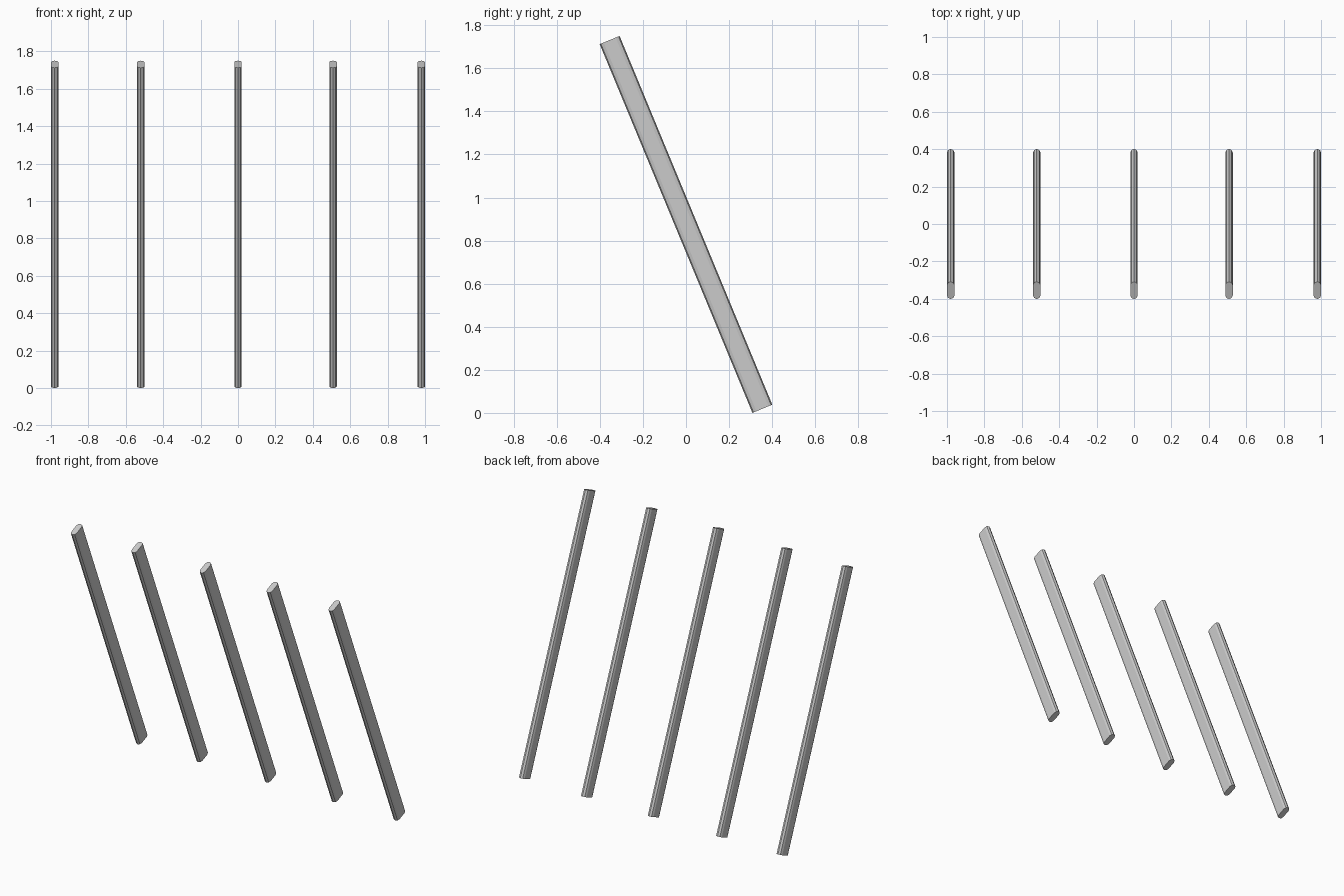
import bpy, bmesh
from math import sin, cos, pi, radians
from mathutils import Matrix

if "Cube" in bpy.data.objects:
    bpy.data.objects.remove(bpy.data.objects["Cube"])

LENGTH, DEPTH, THICK = 1.853, 0.10, 0.04
TILT = radians(22.5)
SEGS = 4  # facets on each rounded edge
HEIGHT = LENGTH * cos(TILT) + DEPTH * sin(TILT)


def slat_profile():
    # flat-sided strip with rounded front and back edges
    r = THICK / 2
    pts = []
    for side in (1, -1):
        for i in range(SEGS + 1):
            a = pi * i / SEGS
            pts.append((side * r * cos(a), side * (DEPTH / 2 - r + r * sin(a))))
    return pts


def add_slat(name, x):
    bm = bmesh.new()
    face = bm.faces.new([bm.verts.new((px, py, -LENGTH / 2)) for px, py in slat_profile()])
    top = bmesh.ops.extrude_face_region(bm, geom=[face])["geom"]
    bmesh.ops.translate(bm, vec=(0, 0, LENGTH),
                        verts=[v for v in top if isinstance(v, bmesh.types.BMVert)])
    bmesh.ops.recalc_face_normals(bm, faces=bm.faces)
    # lean the top towards the front and stand on the ground
    bm.transform(Matrix.Translation((x, 0, HEIGHT / 2)) @ Matrix.Rotation(TILT, 4, 'X'))
    mesh = bpy.data.meshes.new(name)
    bm.to_mesh(mesh)
    bm.free()
    bpy.context.collection.objects.link(bpy.data.objects.new(name, mesh))


# row of five leaning slats
for n, x in enumerate((-0.98, -0.52, 0.0, 0.508, 0.98), 1):
    add_slat(f"slat_{n}", x)
